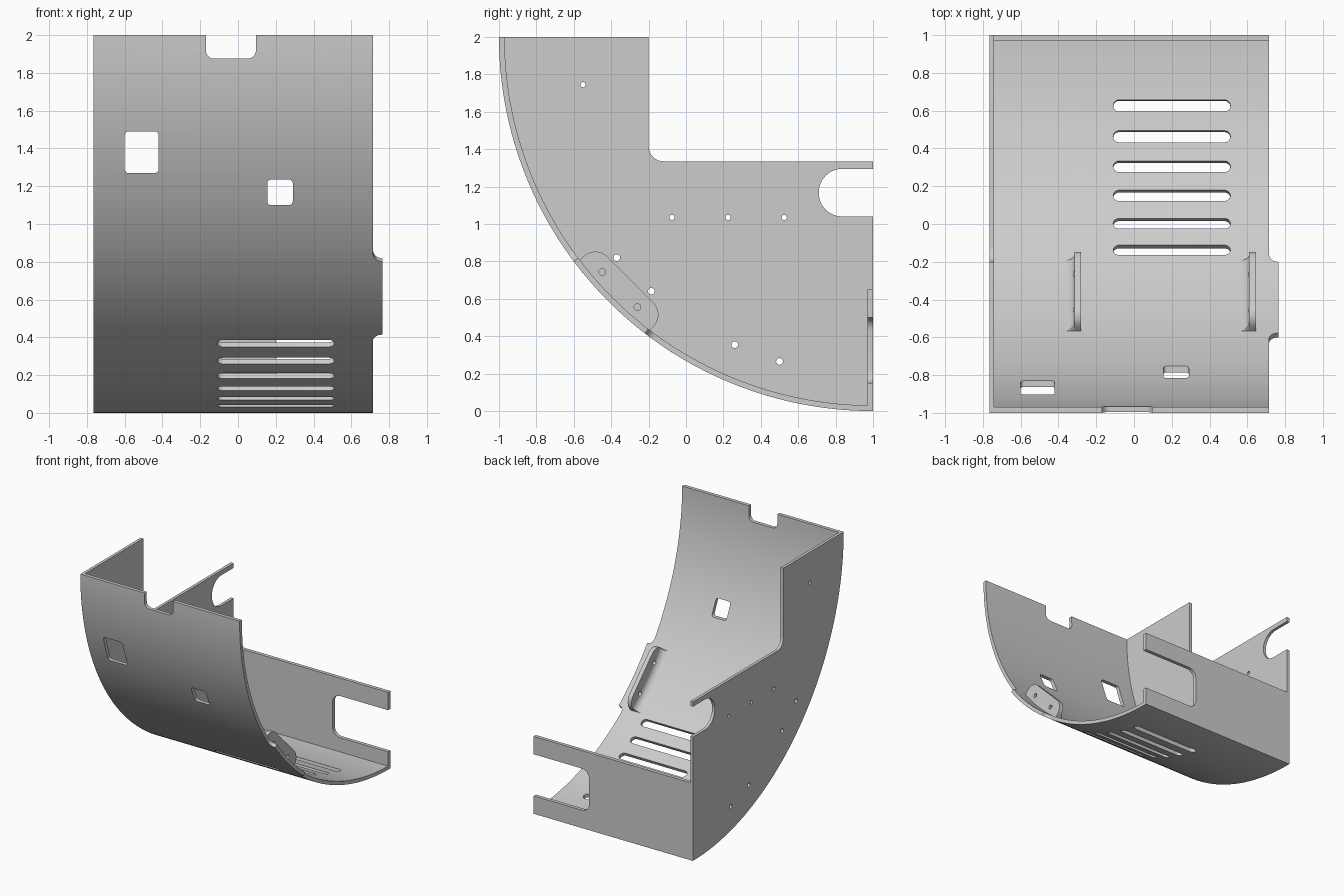
import bpy, bmesh
from math import sin, cos, pi, sqrt, asin, tan
from mathutils import Vector

if "Cube" in bpy.data.objects:
    bpy.data.objects.remove(bpy.data.objects["Cube"])

grey = bpy.data.materials.new("plain grey")
grey.use_nodes = True
grey.diffuse_color = (0.604, 0.604, 0.604, 1)
grey.node_tree.nodes["Principled BSDF"].inputs["Base Color"].default_value = grey.diffuse_color

RADIUS, WALL = 2.0, 0.03
LEFT, RIGHT, INNER = 0.715, -0.765, -0.74


def polar(x, a, r):
    """Point on the big quarter round, angle measured from the bottom back."""
    return (x, 1 - r * sin(a), 2 - r * cos(a))


def rounded(corners, steps=8):
    """2D outline from (u, v, radius) corners."""
    out = []
    for i, (u, v, r) in enumerate(corners):
        p = Vector((u, v))
        if r == 0:
            out.append(p)
            continue
        d1 = (Vector(corners[i - 1][:2]) - p).normalized()
        d2 = (Vector(corners[(i + 1) % len(corners)][:2]) - p).normalized()
        half = d1.angle(d2) / 2
        centre = p + (d1 + d2).normalized() * r / sin(half)
        s = p + d1 * r / tan(half) - centre
        e = p + d2 * r / tan(half) - centre
        sweep = s.angle(e)
        for k in range(steps + 1):
            q = sweep * k / steps
            out.append(centre + (s * sin(sweep - q) + e * sin(q)) / sin(sweep))
    return out


def box_outline(u0, u1, v0, v1, r):
    return rounded([(u0, v0, r), (u1, v0, r), (u1, v1, r), (u0, v1, r)])


def circle(u, v, r):
    return [(u + r * cos(k * pi / 10), v + r * sin(k * pi / 10)) for k in range(20)]


def along_x(outline, x0, x1):
    return [[(x, p[0], p[1]) for p in outline] for x in (x0, x1)]


def along_y(outline, y0, y1):
    return [[(p[0], y, p[1]) for p in outline] for y in (y0, y1)]


def solid(name, lofts):
    """Object made of closed lofts, each a list of matching sections."""
    bm = bmesh.new()
    for sections in lofts:
        rings = [[bm.verts.new(p) for p in s] for s in sections]
        n = len(rings[0])
        for a, b in zip(rings, rings[1:]):
            for i in range(n):
                j = (i + 1) % n
                bm.faces.new((a[i], a[j], b[j], b[i]))
        bm.faces.new(rings[0][::-1])
        bm.faces.new(rings[-1])
    bmesh.ops.recalc_face_normals(bm, faces=bm.faces)
    mesh = bpy.data.meshes.new(name)
    bm.to_mesh(mesh)
    bm.free()
    mesh.materials.append(grey)
    ob = bpy.data.objects.new(name, mesh)
    bpy.context.collection.objects.link(ob)
    return ob


def finish(ob, cuts=()):
    """Cut the openings, then smooth the curved faces."""
    bpy.ops.object.select_all(action="DESELECT")
    bpy.context.view_layer.objects.active = ob
    ob.select_set(True)
    if cuts:
        cutter = solid("cutter", cuts)
        cutter.hide_render = True
        mod = ob.modifiers.new("openings", "BOOLEAN")
        mod.operation, mod.solver, mod.object = "DIFFERENCE", "EXACT", cutter
        bpy.ops.object.modifier_apply(modifier=mod.name)
        bpy.data.objects.remove(cutter)
    bpy.ops.object.shade_smooth_by_angle(angle=pi / 6)


# Curved shell with a small filleted tab on its left edge
TAB0, TAB1, BLEND = 0.656, 0.927, 0.028


def shell_edge(a):
    u = 1 - max(TAB0 - a, a - TAB1, 0) / BLEND
    return LEFT + 0.05 * (1 - sqrt(1 - min(u, 1) ** 2)) if u > 0 else LEFT


start = asin(WALL / RADIUS)
angles = [start + (pi / 2 - start) * k / 72 for k in range(73)]
angles = [a for a in angles if not (TAB0 - BLEND - 0.004 < a < TAB0 + 0.004
                                    or TAB1 - 0.004 < a < TAB1 + BLEND + 0.004)]
angles += [b + BLEND * k / 8 for b in (TAB0 - BLEND, TAB1) for k in range(9)]
sections = []
for a in sorted(angles):
    e = shell_edge(a)
    sections.append([polar(INNER, a, RADIUS), polar(e, a, RADIUS),
                     polar(e, a, RADIUS - WALL), polar(INNER, a, RADIUS - WALL)])
shell = solid("curved_shell", [sections])

# Vent slots, two windows and the top notch
openings = []
for i in range(6):
    a = 0.191 + 0.085 * i
    slot = box_outline(-0.11, 0.51, -0.0325, 0.0325, 0.032)
    openings.append([[polar(p[0], a + p[1] / RADIUS, r) for p in slot] for r in (1.9, 2.1)])
openings.append(along_y(box_outline(-0.6, -0.42, 1.27, 1.49, 0.02), -1.2, -0.6))
openings.append(along_y(box_outline(0.155, 0.29, 1.10, 1.235, 0.02), -1.2, -0.6))
openings.append(along_y(box_outline(-0.17, 0.095, 1.875, 2.3, 0.045), -1.2, -0.6))
finish(shell, openings)

# Side plate with its stepped outline, open slot and screw holes
step = rounded([(1, 0, 0), (1, 1.04, 0), (0.71, 1.04, 0.125), (0.71, 1.295, 0.125),
                (1, 1.295, 0), (1, 1.335, 0), (-0.2, 1.335, 0.08), (-0.2, 2, 0)])
arc = [polar(0, pi / 2 * (1 - k / 72), RADIUS)[1:] for k in range(72)]
plate = solid("side_plate", [along_x(step + arc, RIGHT, INNER)])
holes = [(-0.55, 1.745, 0.014), (-0.075, 1.035, 0.014), (0.225, 1.035, 0.014),
         (0.525, 1.035, 0.014), (-0.37, 0.82, 0.018), (-0.185, 0.64, 0.018),
         (0.26, 0.355, 0.018), (0.5, 0.265, 0.018)]
finish(plate, [along_x(circle(*h), -0.9, -0.6) for h in holes])

# Back wall with a notch open to the left
wall = rounded([(INNER, 0, 0), (LEFT, 0, 0), (LEFT, 0.15, 0), (0.2, 0.15, 0.07),
                (0.2, 0.5, 0.07), (LEFT, 0.5, 0), (LEFT, 0.65, 0), (INNER, 0.65, 0)])
finish(solid("back_wall", [along_y(wall, 1 - WALL, 1)]))

# Two upright brackets with a fillet foot on their right side
HALF, TOP, CORNER, THICK = 0.265, 0.165, 0.09, 0.035


def slanted(x, t, n):
    """Bracket frame: t runs down the shell, n points inward."""
    mid, k = polar(x, pi / 4, RADIUS), sqrt(0.5)
    return (x, mid[1] + k * (t + n), mid[2] + k * (n - t))


for name, x0 in (("right_bracket", -0.315), ("left_bracket", 0.61)):
    sections = []
    for i in range(33):
        t = HALF * sin(pi * (i / 32 - 0.5))
        over = max(abs(t) - (HALF - CORNER), 0)
        h = TOP - CORNER + sqrt(max(CORNER ** 2 - over ** 2, 0))
        base = RADIUS - sqrt((RADIUS - WALL + 0.003) ** 2 - t * t)
        f = min(0.06, (h - base) * 0.95)
        outline = [(x0 + THICK, base), (x0 + THICK, h), (x0, h)]
        for k in range(9):
            q = pi / 2 * k / 8
            outline.append((x0 - 0.075 * (1 - cos(q)), base + f * (1 - sin(q))))
        sections.append([slanted(x, t, n) for x, n in outline])
    bracket = solid(name, [sections])
    finish(bracket, [[[slanted(x, *p) for p in circle(t, 0.088, 0.018)]
                      for x in (x0 - 0.1, x0 + 0.1)] for t in (-0.135, 0.13)])
